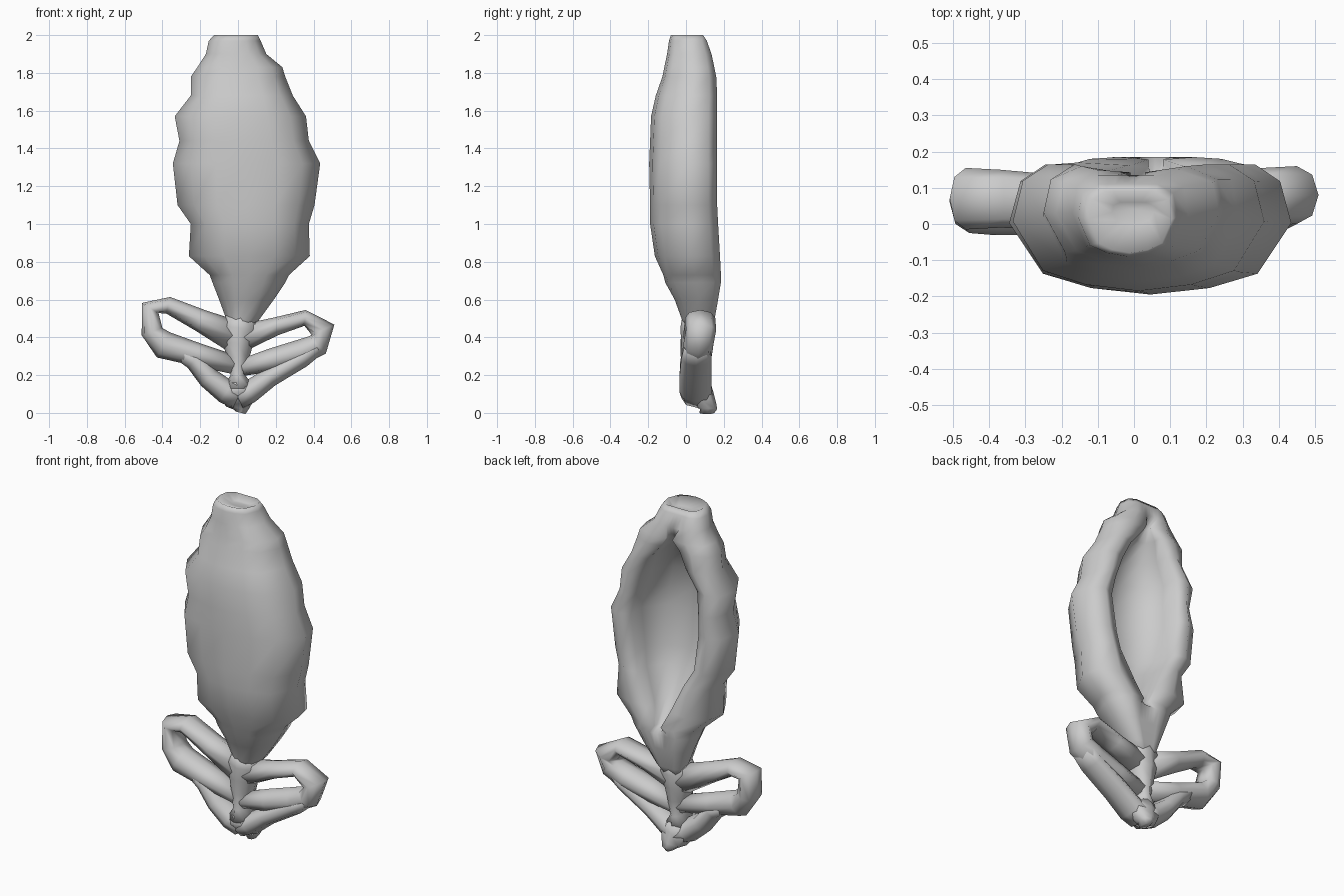
import bpy, bmesh, math
from mathutils import Vector


def loft(name, rings):
    """Skin a list of equal-length point rings and cap both ends."""
    bm = bmesh.new()
    vs = [[bm.verts.new(p) for p in r] for r in rings]
    n = len(vs[0])
    for a, b in zip(vs, vs[1:]):
        for k in range(n):
            bm.faces.new((a[k], a[(k + 1) % n], b[(k + 1) % n], b[k]))
    for r in (vs[0], vs[-1]):
        c = bm.verts.new(sum((v.co for v in r), Vector()) / n)
        for k in range(n):
            bm.faces.new((r[k], r[(k + 1) % n], c))
    bmesh.ops.recalc_face_normals(bm, faces=bm.faces[:])
    me = bpy.data.meshes.new(name)
    bm.to_mesh(me)
    bm.free()
    for p in me.polygons:
        p.use_smooth = True
    ob = bpy.data.objects.new(name, me)
    bpy.context.collection.objects.link(ob)
    return ob


def tube(name, pts, sides=8):
    """Oval tube in the xz plane; each point is x, y, z, in-plane radius, depth radius."""
    rings, n = [], len(pts)
    for i, (x, y, z, r, ry) in enumerate(pts):
        a, b = pts[max(i - 1, 0)], pts[min(i + 1, n - 1)]
        t = Vector((b[0] - a[0], 0, b[2] - a[2])).normalized()
        side = Vector((-t.z, 0, t.x))
        rings.append([Vector((x, y, z)) + side * r * math.cos(k * math.tau / sides)
                      + Vector((0, ry * math.sin(k * math.tau / sides), 0))
                      for k in range(sides)])
    return loft(name, rings)


# Hollow pod: z, left, right, front, back, half width of opening (0 = closed), cavity floor
rows = [
    (0.42, -0.05, 0.05, 0.00, 0.12, 0, 0),
    (0.49, -0.06, 0.11, -0.02, 0.15, 0, 0),
    (0.60, -0.10, 0.19, -0.06, 0.17, 0, 0),
    (0.69, -0.135, 0.25, -0.11, 0.185, 0, 0),
    (0.73, -0.15, 0.27, -0.12, 0.185, 0.02, 0.13),
    (0.83, -0.26, 0.38, -0.165, 0.18, 0.07, 0.03),
    (1.00, -0.25, 0.375, -0.19, 0.17, 0.15, -0.05),
    (1.10, -0.32, 0.405, -0.19, 0.165, 0.19, -0.08),
    (1.32, -0.345, 0.435, -0.195, 0.165, 0.22, -0.10),
    (1.44, -0.31, 0.375, -0.19, 0.165, 0.205, -0.10),
    (1.57, -0.335, 0.36, -0.185, 0.165, 0.18, -0.08),
    (1.68, -0.25, 0.29, -0.16, 0.165, 0.12, -0.03),
    (1.78, -0.25, 0.25, -0.125, 0.16, 0.06, 0.04),
    (1.83, -0.215, 0.235, -0.115, 0.15, 0.02, 0.09),
    (1.90, -0.17, 0.15, -0.10, 0.135, 0, 0),
    (1.97, -0.155, 0.12, -0.09, 0.11, 0, 0),
    (2.00, -0.125, 0.105, -0.08, 0.09, 0, 0),
    (1.97, -0.06, 0.055, 0.00, 0.06, 0, 0),
]
rings = []
for z, xl, xr, yf, yb, o, fl in rows:
    c, w, d = (xl + xr) / 2, (xr - xl) / 2, yb - yf
    half = [(0.42 * w, yf + 0.05 * d), (0.76 * w, yf + 0.16 * d),
            (w, yf + 0.55 * d), (0.92 * w, yb - 0.13 * d)]
    if o:
        half += [((w * 0.92 + o) / 2, yb), (o, yb - 0.12 * (yb - fl)),
                 (o, (fl + yb) / 2), (0.6 * o, fl + 0.1 * (yb - fl))]
    else:
        half += [(u * w, yb) for u in (0.6, 0.4, 0.25, 0.12)]
        fl = yb
    sec = [(0, yf)] + half + [(0, fl)] + [(-x, y) for x, y in reversed(half)]
    rings.append([Vector((c + x, y, z)) for x, y in sec])
loft("pod", rings)

# Central stem and the pointed foot
tube("stem", [(0.015, 0.06, 0.51, 0.08, 0.08), (0.01, 0.06, 0.45, 0.1, 0.09),
              (0.0, 0.06, 0.37, 0.08, 0.085), (0.0, 0.055, 0.29, 0.06, 0.08),
              (0.0, 0.05, 0.2, 0.038, 0.08), (0.0, 0.05, 0.13, 0.09, 0.085)])
tube("foot", [(0.0, 0.05, 0.16, 0.07, 0.08), (0.0, 0.055, 0.11, 0.11, 0.09),
              (0.01, 0.085, 0.05, 0.075, 0.075), (0.02, 0.12, 0.02, 0.04, 0.045),
              (0.015, 0.11, 0.0, 0.025, 0.04)])

# Open leaf loops either side
tube("left_leaf_loop", [(-0.02, 0.06, 0.405, 0.085, 0.075), (-0.2, 0.06, 0.49, 0.06, 0.075),
                        (-0.37, 0.07, 0.57, 0.045, 0.08), (-0.465, 0.07, 0.555, 0.052, 0.085),
                        (-0.455, 0.06, 0.43, 0.058, 0.085), (-0.395, 0.055, 0.36, 0.075, 0.085),
                        (-0.22, 0.05, 0.31, 0.062, 0.08), (-0.02, 0.05, 0.255, 0.05, 0.07)])
tube("right_leaf_loop", [(0.03, 0.06, 0.4, 0.07, 0.075), (0.2, 0.065, 0.458, 0.048, 0.075),
                         (0.355, 0.075, 0.503, 0.042, 0.08), (0.45, 0.08, 0.44, 0.066, 0.08),
                         (0.42, 0.065, 0.36, 0.064, 0.08), (0.33, 0.06, 0.32, 0.068, 0.08),
                         (0.18, 0.05, 0.28, 0.062, 0.08), (0.02, 0.05, 0.24, 0.045, 0.07)])

# Lower struts joining the loops to the foot
tube("left_lower_strut", [(-0.33, 0.055, 0.335, 0.04, 0.07), (-0.23, 0.05, 0.28, 0.055, 0.08),
                          (-0.155, 0.05, 0.185, 0.058, 0.085), (-0.06, 0.05, 0.11, 0.065, 0.085),
                          (0.0, 0.06, 0.08, 0.06, 0.085)])
tube("right_lower_strut", [(0.42, 0.06, 0.345, 0.04, 0.07), (0.34, 0.055, 0.29, 0.05, 0.08),
                           (0.17, 0.05, 0.19, 0.052, 0.085), (0.06, 0.05, 0.11, 0.06, 0.085),
                           (0.0, 0.06, 0.08, 0.06, 0.085)])
